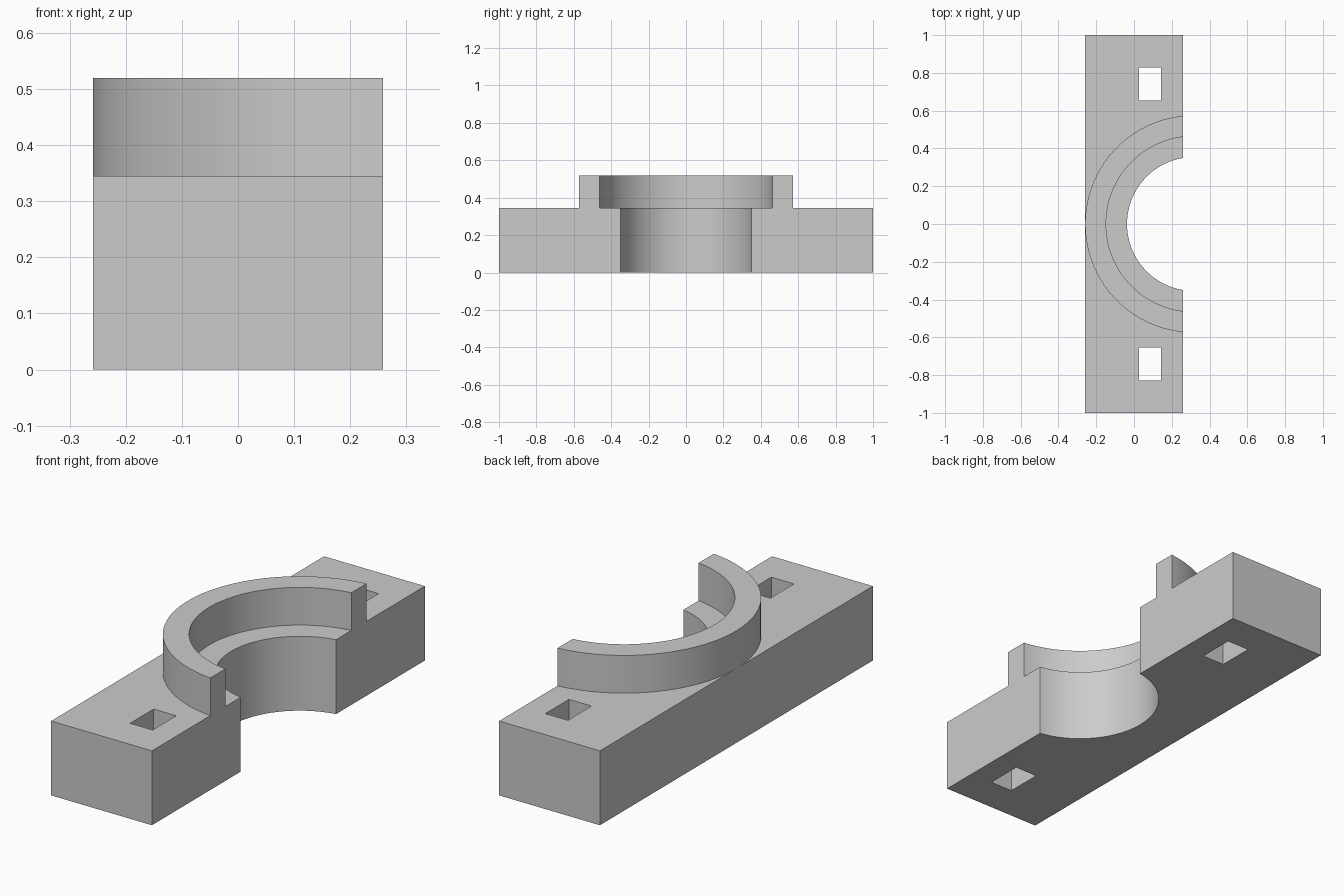
import bpy, bmesh
from math import sin, cos, acos, radians

cube = bpy.data.objects.get("Cube")
if cube:
    bpy.data.objects.remove(cube, do_unlink=True)

HALF_W, HALF_L = 0.2585, 1.0
BASE_H, TOP_H = 0.345, 0.52
BORE_X = 0.317            # axis of the bore, just beyond the split face
R_BORE, R_STEP, R_RIM = 0.354, 0.465, 0.5755

grey = bpy.data.materials.new("plain grey")
grey.use_nodes = True
grey.diffuse_color = (0.6, 0.6, 0.6, 1)
grey.node_tree.nodes["Principled BSDF"].inputs["Base Color"].default_value = (0.6, 0.6, 0.6, 1)


def arc(radius, steps=64):
    """Arc around the bore axis, from +y to -y, ending on the split face."""
    a = acos((HALF_W - BORE_X) / radius)
    span = radians(360) - 2 * a
    return [(BORE_X + radius * cos(a + span * i / steps),
             radius * sin(a + span * i / steps)) for i in range(steps + 1)]


def prism(name, outline, z0, z1):
    """Extrude a flat outline from z0 up to z1."""
    bm = bmesh.new()
    face = bm.faces.new([bm.verts.new((x, y, z0)) for x, y in outline])
    top = bmesh.ops.extrude_face_region(bm, geom=[face], use_keep_orig=True)
    verts = [g for g in top["geom"] if isinstance(g, bmesh.types.BMVert)]
    bmesh.ops.translate(bm, verts=verts, vec=(0, 0, z1 - z0))
    bmesh.ops.recalc_face_normals(bm, faces=bm.faces[:])
    mesh = bpy.data.meshes.new(name)
    bm.to_mesh(mesh)
    bm.free()
    mesh.materials.append(grey)
    obj = bpy.data.objects.new(name, mesh)
    bpy.context.collection.objects.link(obj)
    return obj


def activate(obj):
    bpy.ops.object.select_all(action="DESELECT")
    obj.select_set(True)
    bpy.context.view_layer.objects.active = obj


# Base block with the half bore in its split face
base = prism("base_block", arc(R_BORE) + [
    (HALF_W, -HALF_L), (-HALF_W, -HALF_L), (-HALF_W, HALF_L), (HALF_W, HALF_L)],
    0, BASE_H)

# Rectangular bolt slots
for side in (-1, 1):
    y0, y1 = 0.655 * side, 0.828 * side
    cutter = prism("slot_cutter", [(0.026, y0), (0.142, y0), (0.142, y1), (0.026, y1)],
                   -0.1, BASE_H + 0.1)
    cutter.hide_render = True
    cut = base.modifiers.new("slot", "BOOLEAN")
    cut.operation, cut.solver, cut.object = "DIFFERENCE", "EXACT", cutter
    activate(base)
    bpy.ops.object.modifier_apply(modifier=cut.name)
    bpy.data.objects.remove(cutter, do_unlink=True)

# Raised rim around the bore, leaving a stepped ledge
rim = prism("raised_rim", arc(R_RIM) + arc(R_STEP)[::-1], BASE_H, TOP_H)

for obj in (base, rim):
    activate(obj)
    bpy.ops.object.shade_smooth_by_angle(angle=radians(30))
